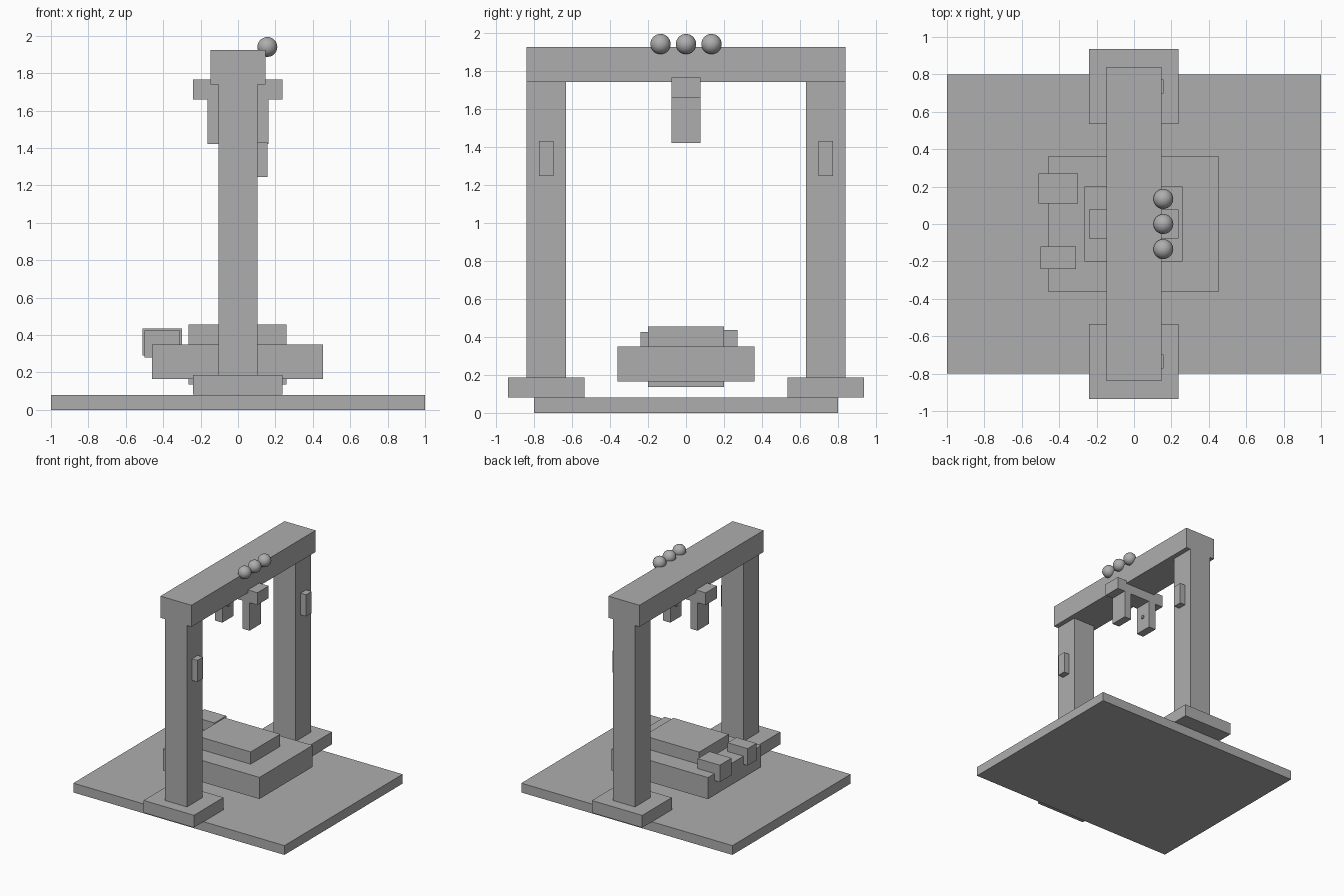
import bpy
import math

cube = bpy.data.objects.get("Cube")
if cube:
    bpy.data.objects.remove(cube, do_unlink=True)

GREY = (0.42, 0.42, 0.42, 1.0)
grey = bpy.data.materials.new("plain grey")
grey.use_nodes = True
grey.diffuse_color = GREY
grey.node_tree.nodes["Principled BSDF"].inputs["Base Color"].default_value = GREY


def finish(name):
    ob = bpy.context.object
    ob.name = name
    ob.data.materials.append(grey)
    return ob


def box(name, x, y, z):
    """Box from (min, max) pairs along each axis."""
    spans = (x, y, z)
    bpy.ops.mesh.primitive_cube_add(size=1, location=[(a + b) / 2 for a, b in spans])
    bpy.context.object.scale = [abs(b - a) for a, b in spans]
    bpy.ops.object.transform_apply(location=False, rotation=False, scale=True)
    return finish(name)


# Ground slab and stepped central platform
box("base_slab", (-1, 1), (-0.8, 0.8), (0, 0.08))
box("platform", (-0.46, 0.455), (-0.36, 0.36), (0.165, 0.35))
box("platform_core", (-0.265, 0.26), (-0.2, 0.2), (0.135, 0.455))

# Blocks overhanging the platform edge
box("large_edge_block", (-0.51, -0.3), (0.11, 0.27), (0.29, 0.435))
box("small_edge_block", (-0.5, -0.31), (-0.24, -0.12), (0.28, 0.425))

# Footings, columns and side plates, mirrored front to back
for side, s in (("front", -1), ("back", 1)):
    box(side + "_footing", (-0.24, 0.237), (s * 0.535, s * 0.935), (0.082, 0.187))
    box(side + "_column", (-0.105, 0.105), (s * 0.63, s * 0.84), (0.187, 1.74))
    box(side + "_column_plate", (0.1, 0.157), (s * 0.697, s * 0.773), (1.245, 1.43))

# Top beam
box("top_beam", (-0.147, 0.147), (-0.84, 0.84), (1.74, 1.925))

# Hanger under the beam: crossbar, two legs and small inner pins
box("hanger_crossbar", (-0.24, 0.237), (-0.077, 0.077), (1.66, 1.765))
for side, s in (("left", 1), ("right", -1)):
    box(side + "_hanger_leg", (s * 0.095, s * 0.163), (-0.077, 0.077), (1.42, 1.66))
    bpy.ops.mesh.primitive_cylinder_add(
        vertices=16, radius=0.016, depth=0.03,
        location=(s * 0.1, 0, 1.545), rotation=(0, math.pi / 2, 0))
    finish(side + "_hanger_pin")

# Row of balls along the beam edge
for i, name in enumerate(("front", "middle", "back")):
    bpy.ops.mesh.primitive_uv_sphere_add(
        segments=32, ring_count=16, radius=0.053,
        location=(0.157, (i - 1) * 0.134, 1.94))
    finish(name + "_ball")
    bpy.ops.object.shade_smooth()
